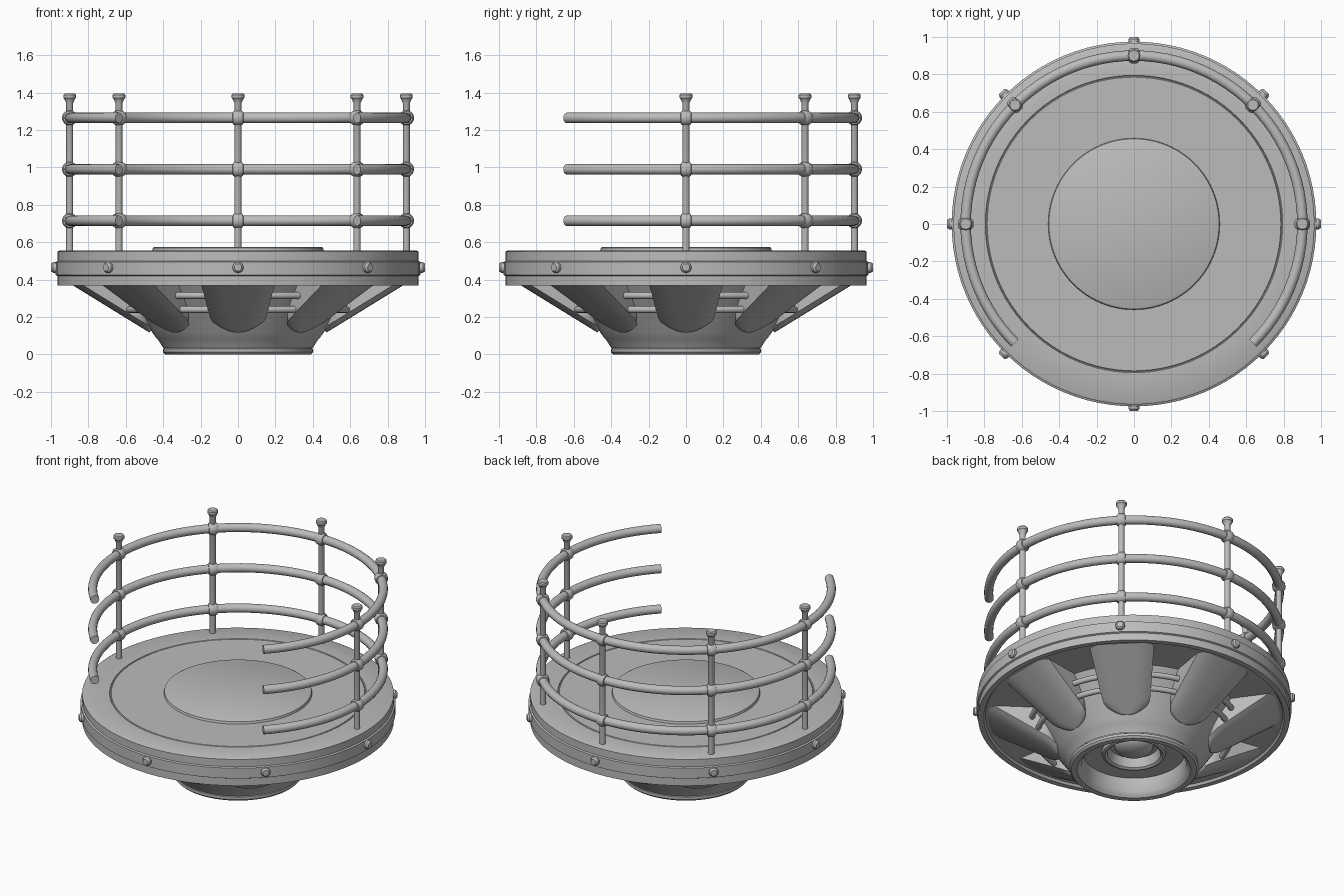
import bpy, bmesh, math
from mathutils import Matrix, Vector

cube = bpy.data.objects.get("Cube")
if cube:
    bpy.data.objects.remove(cube)

GREY = (0.5, 0.5, 0.5, 1)
metal = bpy.data.materials.new("plain grey")
metal.use_nodes = True
metal.diffuse_color = GREY
metal.node_tree.nodes["Principled BSDF"].inputs["Base Color"].default_value = GREY


def finish(name, bm, angle=35):
    bmesh.ops.recalc_face_normals(bm, faces=bm.faces)
    mesh = bpy.data.meshes.new(name)
    bm.to_mesh(mesh)
    bm.free()
    obj = bpy.data.objects.new(name, mesh)
    bpy.context.collection.objects.link(obj)
    mesh.materials.append(metal)
    bpy.ops.object.select_all(action="DESELECT")
    obj.select_set(True)
    bpy.context.view_layer.objects.active = obj
    bpy.ops.object.shade_smooth_by_angle(angle=math.radians(angle))
    return obj


def lathe(name, profile, steps=96, matrix=Matrix(), angle=35):
    """Spin a (radius, height) profile about its own z axis."""
    bm = bmesh.new()
    verts = [bm.verts.new((r, 0, z)) for r, z in profile]
    edges = [bm.edges.new(pair) for pair in zip(verts, verts[1:])]
    bmesh.ops.spin(bm, geom=verts + edges, cent=(0, 0, 0), axis=(0, 0, 1),
                   angle=math.tau, steps=steps)
    bmesh.ops.remove_doubles(bm, verts=bm.verts, dist=1e-5)
    bm.transform(matrix)
    return finish(name, bm, angle)


def sweep_arc(name, radius, z, thick, start, end, steps, sides=16):
    """Round bar bent along an arc, with flat ends."""
    bm = bmesh.new()
    rings = []
    for i in range(steps + 1):
        turn = Matrix.Rotation(math.radians(start + (end - start) * i / steps), 4, "Z")
        rings.append([bm.verts.new(turn @ Vector((
            radius + thick * math.cos(math.tau * k / sides), 0,
            z + thick * math.sin(math.tau * k / sides)))) for k in range(sides)])
    for a, b in zip(rings, rings[1:]):
        for k in range(sides):
            n = (k + 1) % sides
            bm.faces.new((a[k], a[n], b[n], b[k]))
    bm.faces.new(rings[0])
    bm.faces.new(rings[-1])
    return finish(name, bm)


def turned(degrees):
    return Matrix.Rotation(math.radians(degrees), 4, "Z")


# Deck with a raised band round its edge and a fine groove in the floor
lathe("deck", [(0, 0.555), (0.785, 0.555), (0.788, 0.55), (0.792, 0.55), (0.795, 0.555),
               (0.955, 0.555), (0.965, 0.55), (0.965, 0.5), (0.975, 0.495),
               (0.975, 0.425), (0.965, 0.42), (0.965, 0.37), (0.93, 0.37),
               (0.92, 0.385), (0, 0.385)])
lathe("centre_plate", [(0, 0.575), (0.445, 0.575), (0.455, 0.57), (0.46, 0.55)])

# Tapered base with a hollow foot
lathe("base_cone", [(0.64, 0.39), (0.62, 0.36), (0.46, 0.12), (0.435, 0.085),
                    (0.425, 0.075), (0.4, 0.035)])
lathe("foot_rim", [(0.385, 0.04), (0.4, 0.03), (0.4, 0.012), (0.388, 0), (0.352, 0),
                   (0.34, 0.012), (0.325, 0.03), (0.315, 0.12), (0.2, 0.125),
                   (0.195, 0.105), (0.18, 0.1), (0.165, 0.11), (0.15, 0.17), (0, 0.17)])
dome = [(0.12 * math.cos(a * math.pi / 16), 0.17 - 0.06 * math.sin(a * math.pi / 16))
        for a in range(9)]
lathe("foot_dome", dome, 48)


# Sloping rounded buttresses under the deck
def buttress(name, degrees, rows=24, cols=12):
    bm = bmesh.new()
    grid = []
    for i in range(rows + 1):
        t = (i / rows) ** 1.6
        nose = min(1, t / 0.2)
        width = (0.135 + 0.07 * t) * (0.3 + 0.7 * math.sqrt(1 - (1 - nose) ** 2))
        row = []
        for j in range(cols + 1):
            u = 2 * j / cols - 1
            edge = abs(u) ** 4
            row.append(bm.verts.new((0.475 + 0.425 * t - 0.015 * u * u, width * u,
                                     0.118 + 0.262 * t + 0.025 * edge)))
        # side walls rise to meet the deck
        for side, at in ((-1, 0), (1, len(row))):
            row.insert(at if side < 0 else len(row),
                       bm.verts.new((0.46 + 0.425 * t, side * width, 0.395)))
        grid.append(row)
    for a, b in zip(grid, grid[1:]):
        for j in range(len(a) - 1):
            bm.faces.new((a[j], a[j + 1], b[j + 1], b[j]))
    bm.faces.new(grid[0])
    bm.transform(turned(degrees))
    return finish(name, bm, 50)


for n in range(8):
    buttress(f"buttress_{n + 1}", n * 45)

# Pipes running between the buttresses
for label, radius, z in (("upper", 0.64, 0.315), ("lower", 0.6, 0.24)):
    sweep_arc(f"{label}_pipe_ring", radius, z, 0.018, 0, 360, 96, 12)

# Bolts round the edge band
for n in range(8):
    place = turned(n * 45) @ Matrix.Translation((0.95, 0, 0.465)) @ Matrix.Rotation(math.pi / 2, 4, "Y")
    lathe(f"bolt_{n + 1}", [(0.029, 0), (0.029, 0.038), (0.02, 0.05), (0, 0.05)], 20, place)

# Handrails, open toward the front
RAILS = (0.715, 0.99, 1.265)
for n, z in enumerate(RAILS):
    sweep_arc(f"handrail_{n + 1}", 0.9, z, 0.028, -45, 225, 72)

# Posts with flared caps, and a collar at each rail crossing
for n in range(5):
    spot = turned(n * 45) @ Matrix.Translation((0.9, 0, 0))
    lathe(f"post_{n + 1}", [(0.019, 0.54), (0.019, 1.345), (0.03, 1.368), (0.034, 1.372),
                            (0.034, 1.388), (0.028, 1.395), (0, 1.395)], 20, spot)
    for k, z in enumerate(RAILS):
        place = spot @ Matrix.Translation((0, 0, z)) @ Matrix.Rotation(math.pi / 2, 4, "X")
        lathe(f"collar_{n + 1}_{k + 1}", [(0.025, -0.029), (0.034, -0.027), (0.041, -0.014),
                                          (0.041, 0.014), (0.034, 0.027), (0.025, 0.029)], 24, place)
